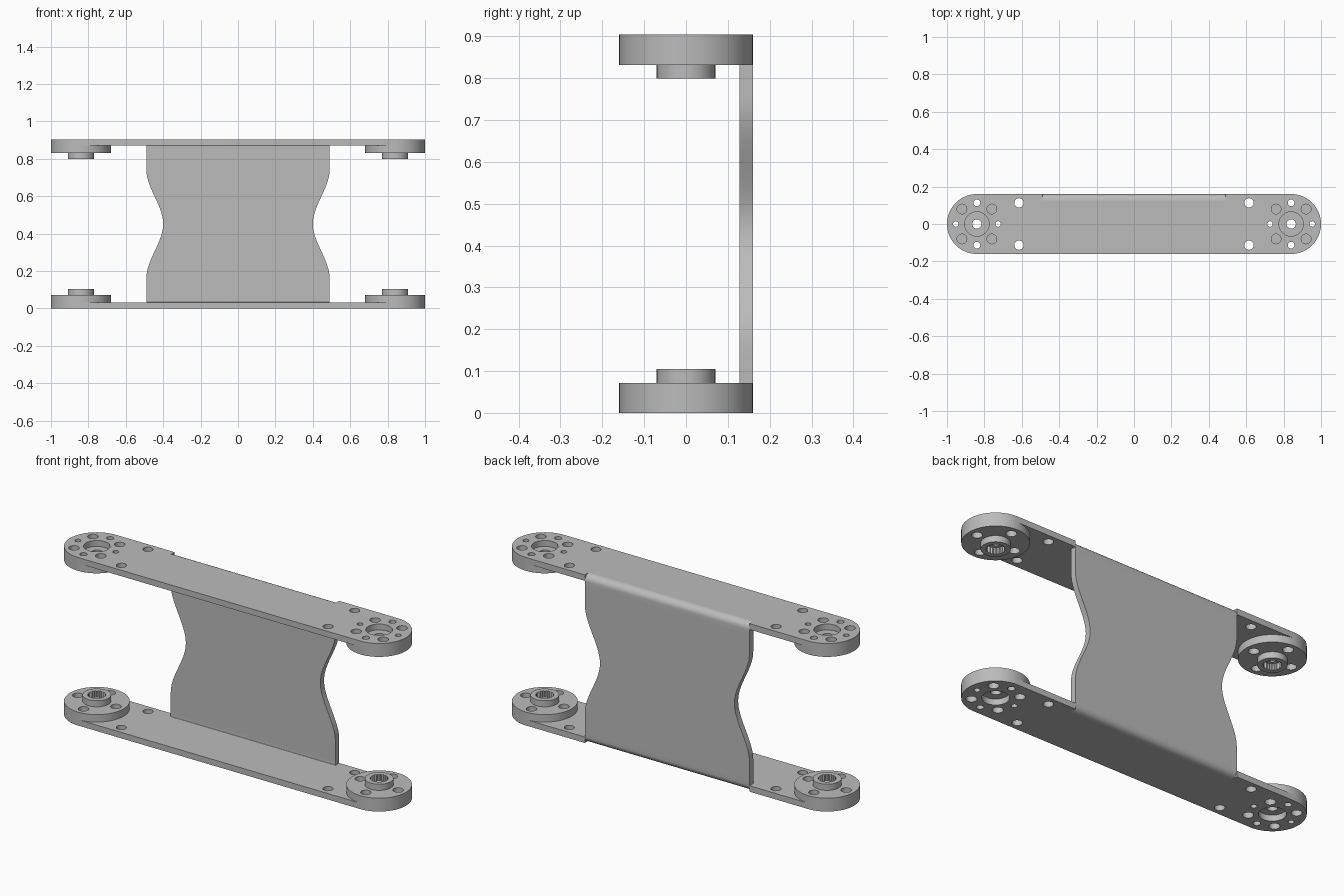
import bpy, bmesh
from math import sin, cos, pi, radians

cube = bpy.data.objects.get("Cube")
if cube:
    bpy.data.objects.remove(cube)

HEIGHT = 0.904      # overall height
T = 0.032           # sheet thickness
R = 0.16            # end radius and half depth
PIVOT = 0.84        # x of the pivot centres
WEB = 0.49          # half width of the web
BEND = 0.035        # outer bend radius

grey = bpy.data.materials.new("plain grey")
grey.use_nodes = True
colour = (0.5, 0.5, 0.5, 1)
grey.diffuse_color = colour
grey.node_tree.nodes["Principled BSDF"].inputs["Base Color"].default_value = colour


def add_mesh(name, bm):
    bmesh.ops.remove_doubles(bm, verts=bm.verts, dist=1e-5)
    bmesh.ops.recalc_face_normals(bm, faces=bm.faces)
    mesh = bpy.data.meshes.new(name)
    bm.to_mesh(mesh)
    bm.free()
    mesh.materials.clear()
    mesh.materials.append(grey)
    obj = bpy.data.objects.new(name, mesh)
    bpy.context.collection.objects.link(obj)
    bpy.ops.object.select_all(action='DESELECT')
    obj.select_set(True)
    bpy.context.view_layer.objects.active = obj
    bpy.ops.object.shade_smooth_by_angle(angle=radians(30))
    return obj


def arc(x, y, r, start, end, n):
    return [(x + r * cos(radians(start + (end - start) * i / n)),
             y + r * sin(radians(start + (end - start) * i / n))) for i in range(n + 1)]


def circle(x, y, r, n=24):
    return arc(x, y, r, 0, 360, n)[:-1]


def spline_bore(x, y, outer, inner, teeth):
    pts = []
    for i in range(teeth * 2):
        r = outer if i % 2 else inner
        a = pi * i / teeth
        pts.append((x + r * cos(a), y + r * sin(a)))
    return pts


def slab(name, loops, z0, z1):
    """Extrude an outline with holes between two heights."""
    curve = bpy.data.curves.new(name, 'CURVE')
    curve.dimensions = '2D'
    curve.fill_mode = 'BOTH'
    curve.extrude = (z1 - z0) / 2
    for pts in loops:
        s = curve.splines.new('POLY')
        s.points.add(len(pts) - 1)
        for p, (x, y) in zip(s.points, pts):
            p.co = (x, y, 0, 1)
        s.use_cyclic_u = True
    temp = bpy.data.objects.new(name, curve)
    bpy.context.collection.objects.link(temp)
    deps = bpy.context.evaluated_depsgraph_get()
    flat = bpy.data.meshes.new_from_object(temp.evaluated_get(deps))
    bm = bmesh.new()
    bm.from_mesh(flat)
    bmesh.ops.translate(bm, verts=bm.verts, vec=(0, 0, (z0 + z1) / 2))
    bpy.data.objects.remove(temp)
    bpy.data.curves.remove(curve)
    bpy.data.meshes.remove(flat)
    return add_mesh(name, bm)


def level(top, z0, z1):
    return (HEIGHT - z1, HEIGHT - z0) if top else (z0, z1)


# Plate outline: rounded ends, notched at the back for the bend
inner_y = R - BEND
outline = (arc(PIVOT, 0, R, -90, 90, 32)
           + [(WEB, R), (WEB, inner_y), (-WEB, inner_y), (-WEB, R)]
           + arc(-PIVOT, 0, R, 90, 270, 32))
plate_holes = []
for side in (-1, 1):
    x = side * PIVOT
    plate_holes.append(circle(x, 0, 0.065, 32))
    for s in (-1, 1):
        plate_holes += [circle(x + s * 0.113, 0, 0.015),
                        circle(x, s * 0.113, 0.018),
                        circle(side * 0.615, s * 0.113, 0.025),
                        circle(x + 0.08, s * 0.08, 0.026),
                        circle(x - 0.08, s * 0.08, 0.026)]

for top in (False, True):
    where = "upper" if top else "lower"
    slab(where + "_plate", [outline] + plate_holes, *level(top, 0, T))
    # Pivot discs with a raised, splined boss on the inner face
    for side, hand in ((-1, "right"), (1, "left")):
        x = side * PIVOT
        disc = [circle(x, 0, R, 64), circle(x, 0, 0.025)]
        for s in (-1, 1):
            disc += [circle(x + s * 0.113, 0, 0.026), circle(x, s * 0.113, 0.026)]
        slab(f"{where}_{hand}_disc", disc, *level(top, T, 0.072))
        slab(f"{where}_{hand}_boss",
             [circle(x, 0, 0.07, 40), spline_bore(x, 0, 0.046, 0.041, 20)],
             *level(top, 0.072, 0.105))


# Web: bent sheet joining the plates, with waisted sides
def half_width(z):
    t = min(abs(z - HEIGHT / 2) / 0.29, 1)
    return 0.40 + (WEB - 0.40) * t * t * (3 - 2 * t)


bend_out = arc(inner_y, BEND, BEND, -90, 0, 8)
bend_in = arc(inner_y, BEND, BEND - T, -90, 0, 8)
stations = list(zip(bend_out, bend_in))
steps = 40
for i in range(1, steps):
    z = BEND + (HEIGHT - 2 * BEND) * i / steps
    stations.append(((R, z), (R - T, z)))
stations += [((a, HEIGHT - b), (c, HEIGHT - d))
             for (a, b), (c, d) in reversed(list(zip(bend_out, bend_in)))]

bm = bmesh.new()
rings = []
for (yo, zo), (yi, zi) in stations:
    w = half_width(zo)
    rings.append([bm.verts.new(co) for co in
                  ((-w, yo, zo), (w, yo, zo), (w, yi, zi), (-w, yi, zi))])
for a, b in zip(rings, rings[1:]):
    for k in range(4):
        n = (k + 1) % 4
        bm.faces.new((a[k], a[n], b[n], b[k]))
bm.faces.new(rings[0])
bm.faces.new(rings[-1])
add_mesh("waisted_web", bm)
